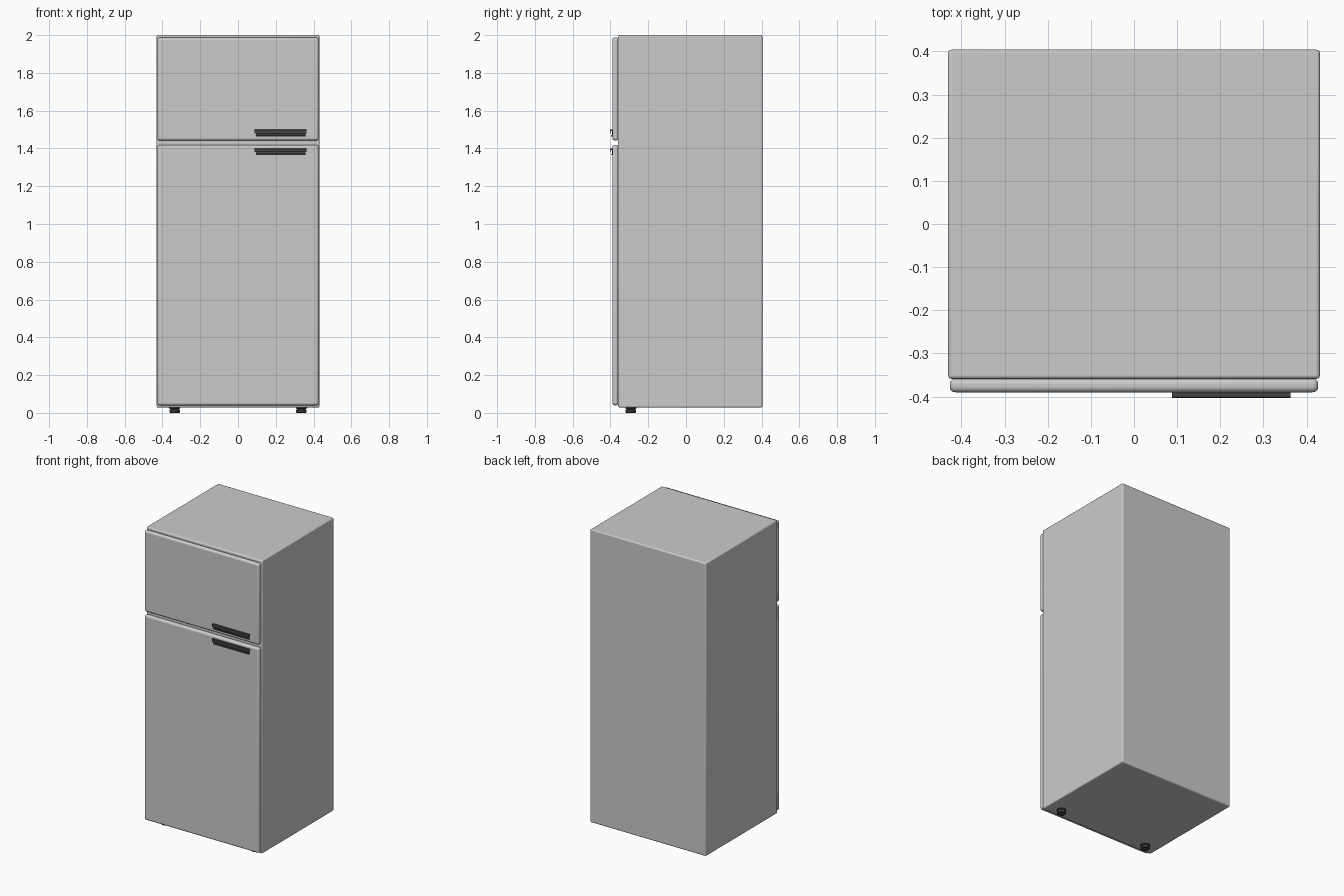
import bpy, bmesh, math

if "Cube" in bpy.data.objects:
    bpy.data.objects.remove(bpy.data.objects["Cube"])


def material(name, rgb):
    m = bpy.data.materials.new(name)
    m.diffuse_color = (*rgb, 1)
    m.use_nodes = True
    m.node_tree.nodes["Principled BSDF"].inputs["Base Color"].default_value = m.diffuse_color
    return m


DARK = material("dark_plastic", (0.06, 0.06, 0.06))
PALE = material("pale_trim", (0.75, 0.76, 0.73))


def finish(name, bm, bevel=0, segments=3, mat=None):
    bmesh.ops.recalc_face_normals(bm, faces=bm.faces)
    mesh = bpy.data.meshes.new(name)
    bm.to_mesh(mesh)
    bm.free()
    ob = bpy.data.objects.new(name, mesh)
    bpy.context.collection.objects.link(ob)
    if mat:
        mesh.materials.append(mat)
    if bevel:
        mod = ob.modifiers.new("rounded_edges", 'BEVEL')
        mod.width, mod.segments = bevel, segments
        mod.limit_method = 'ANGLE'
    bpy.ops.object.select_all(action='DESELECT')
    ob.select_set(True)
    bpy.context.view_layer.objects.active = ob
    bpy.ops.object.shade_smooth_by_angle(angle=math.radians(35))
    return ob


def box(name, x, y, z, **kw):
    bm = bmesh.new()
    bmesh.ops.create_cube(bm, size=1)
    for v in bm.verts:
        for i, (lo, hi) in enumerate((x, y, z)):
            v.co[i] = lo if v.co[i] < 0 else hi
    return finish(name, bm, **kw)


def extrude_x(name, profile, x0, x1, **kw):
    bm = bmesh.new()
    face = bm.faces.new([bm.verts.new((x0, y, z)) for y, z in profile])
    new = bmesh.ops.extrude_face_region(bm, geom=[face])["geom"]
    bmesh.ops.translate(bm, vec=(x1 - x0, 0, 0),
                        verts=[g for g in new if isinstance(g, bmesh.types.BMVert)])
    return finish(name, bm, **kw)


def lathe(name, profile, x, y, steps=24, **kw):
    bm = bmesh.new()
    vs = [bm.verts.new((x + r, y, z)) for r, z in profile]
    es = [bm.edges.new(p) for p in zip(vs, vs[1:])]
    bmesh.ops.spin(bm, geom=vs + es, cent=(x, y, 0), axis=(0, 0, 1),
                   angle=math.tau, steps=steps)
    bmesh.ops.remove_doubles(bm, verts=bm.verts, dist=1e-5)
    return finish(name, bm, **kw)


# Cabinet and the pale divider seen between the doors
box("cabinet", (-0.431, 0.431), (-0.359, 0.404), (0.028, 2.0), bevel=0.008)
box("divider_strip", (-0.4, 0.4), (-0.361, -0.35), (1.41, 1.455), mat=PALE)

# Rounded doors, each with a hooked pull handle near its split
for label, z0, z1, grip in (("freezer", 1.442, 1.987, 1.5),
                            ("fridge", 0.04, 1.419, 1.4)):
    box(label + "_door", (-0.427, 0.427), (-0.390, -0.358), (z0, z1),
        bevel=0.013, segments=5)
    lip = [(-0.388, 0), (-0.401, 0), (-0.403, -0.002), (-0.403, -0.020),
           (-0.400, -0.020), (-0.400, -0.008), (-0.388, -0.008)]
    extrude_x(label + "_handle_lip", [(y, grip + z) for y, z in lip],
              0.088, 0.363, mat=DARK)
    back = [(-0.388, -0.006), (-0.393, -0.006), (-0.393, -0.030),
            (-0.397, -0.033), (-0.397, -0.036), (-0.388, -0.036)]
    extrude_x(label + "_handle_back", [(y, grip + z) for y, z in back],
              0.094, 0.357, mat=DARK)

# Two levelling feet under the front edge
for side, x in (("left", -0.335), ("right", 0.335)):
    lathe("front_foot_" + side,
          [(0, 0), (0.024, 0), (0.028, 0.004), (0.028, 0.016), (0.022, 0.018),
           (0.022, 0.021), (0.029, 0.023), (0.029, 0.031), (0, 0.031)],
          x, -0.292, mat=DARK)
